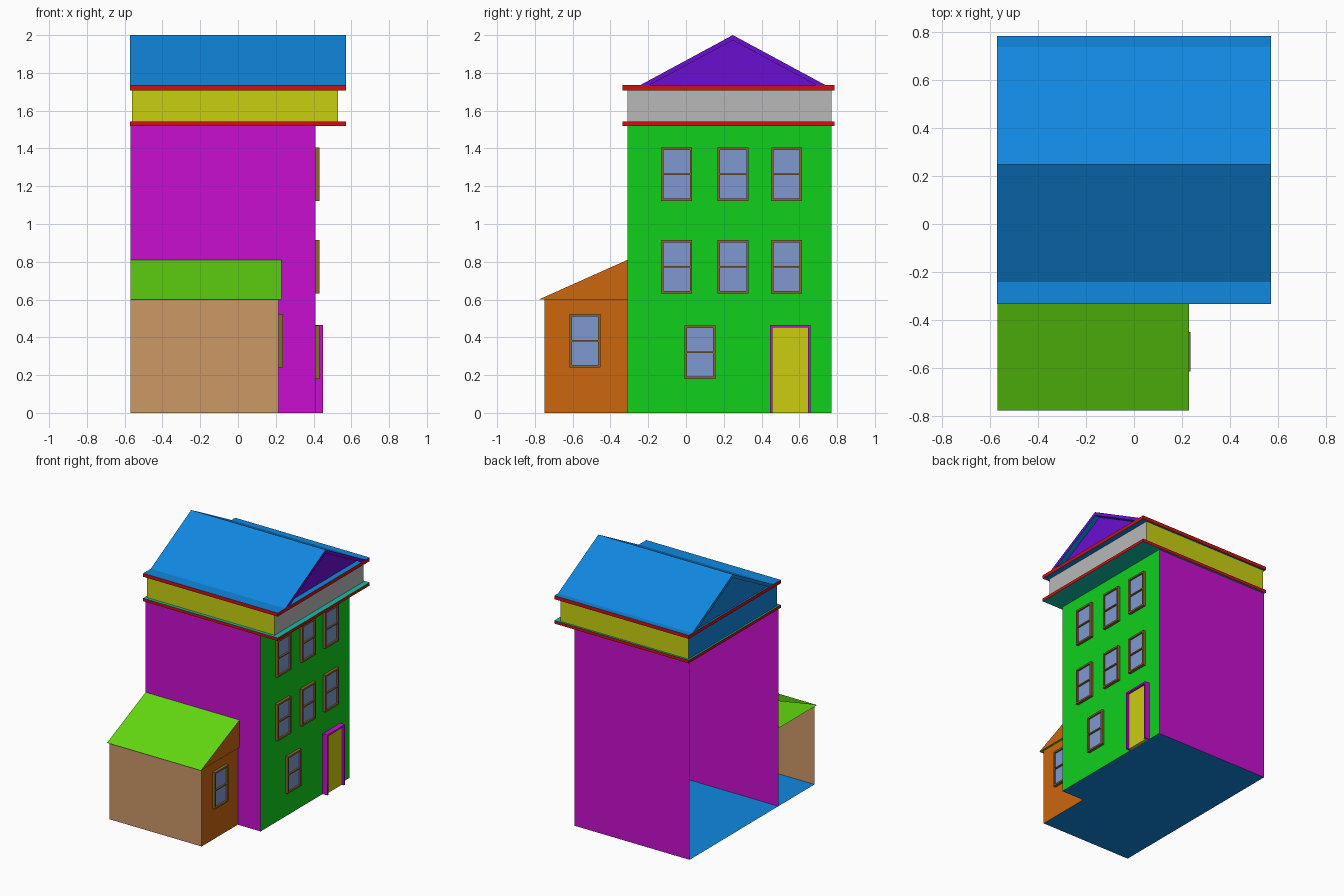
import bpy, bmesh
from mathutils import Vector

if "Cube" in bpy.data.objects:
    bpy.data.objects.remove(bpy.data.objects["Cube"])


def lin(c):
    return c / 12.92 if c <= 0.04 else ((c + 0.055) / 1.055) ** 2.4


def material(name, hexa):
    m = bpy.data.materials.new(name)
    rgb = [lin(int(hexa[i:i + 2], 16) / 255) for i in (0, 2, 4)]
    m.diffuse_color = (*rgb, 1)
    m.use_nodes = True
    m.node_tree.nodes["Principled BSDF"].inputs["Base Color"].default_value = m.diffuse_color
    return m


M = {n: material(n, h) for n, h in dict(
    blue="1088E0", magenta="C80FD0", green="10D01C", orange="CC660F", tan="CC9966",
    lime="62D810", red="D01010", teal="10C0A8", yellow="C8D010", grey="B8B8B8",
    purple="6A0FD0", brown="8A6A30", glass="8098D0", door="CCCC10").items()}


def finish(name, bm, mats, pick=None):
    """Turn a bmesh into an object; pick(normal) gives the material slot."""
    if pick:
        bm.normal_update()
        for f in bm.faces:
            f.material_index = pick(f.normal)
    me = bpy.data.meshes.new(name)
    bm.to_mesh(me)
    bm.free()
    ob = bpy.data.objects.new(name, me)
    bpy.context.collection.objects.link(ob)
    for m in mats:
        me.materials.append(M[m])
    return ob


def panel(name, pts, mat):
    bm = bmesh.new()
    bm.faces.new([bm.verts.new(p) for p in pts])
    return finish(name, bm, [mat])


def box(name, x, y, z, mats, pick=None):
    bm = bmesh.new()
    bmesh.ops.create_cube(bm, size=1)
    for v in bm.verts:
        v.co = Vector([(r[0] + r[1]) / 2 + c * (r[1] - r[0]) for r, c in zip((x, y, z), v.co)])
    return finish(name, bm, mats, pick)


def prism(name, profile, x0, x1, mats, pick):
    """Extrude a (y, z) profile along x."""
    bm = bmesh.new()
    f = bm.faces.new([bm.verts.new((x0, *p)) for p in profile])
    r = bmesh.ops.extrude_face_region(bm, geom=[f])
    for v in r["geom"]:
        if isinstance(v, bmesh.types.BMVert):
            v.co.x = x1
    bmesh.ops.recalc_face_normals(bm, faces=bm.faces)
    return finish(name, bm, mats, pick)


L, R, F, B, H = -0.57, 0.41, -0.31, 0.77, 1.52   # main body extents
AR, AF = 0.215, -0.75                            # annex right and front

# Main walls: thin, left side open
panel("front_wall", [(L, F, 0), (R, F, 0), (R, F, H), (L, F, H)], "magenta")
panel("back_wall", [(R, B, 0), (L, B, 0), (L, B, H), (R, B, H)], "magenta")
panel("right_wall", [(R, F, 0), (R, B, 0), (R, B, H), (R, F, H)], "green")
panel("floor", [(L, B, 0), (R, B, 0), (R, F, 0), (AR, F, 0), (AR, AF, 0), (L, AF, 0)], "blue")

# Annex with lean-to roof
panel("annex_front_wall", [(L, AF, 0), (AR, AF, 0), (AR, AF, .6), (L, AF, .6)], "tan")
panel("annex_right_wall", [(AR, AF, 0), (AR, F, 0), (AR, F, .6), (AR, AF, .6)], "orange")
e, t = .23, -.78
panel("annex_roof", [(L, t, .6), (e, t, .6), (e, F, .81), (L, F, .81)], "lime")
panel("annex_roof_base", [(L, t, .6), (L, F, .6), (e, F, .6), (e, t, .6)], "lime")
panel("annex_gable", [(e, t, .6), (e, F, .6), (e, F, .81)], "orange")

# Cornice: two slabs with a frieze between
for name, z0, z1, flat in (("lower_cornice", H, 1.543, "teal"), ("upper_cornice", 1.708, 1.735, "blue")):
    box(name, (-.573, .573), (-.335, .785), (z0, z1), ["red", flat], lambda n: int(abs(n.z) > .5))
box("frieze", (-.56, .53), (F, B), (1.543, 1.708), ["yellow", "grey", "blue"],
    lambda n: 1 if n.x > .5 else 2 if n.x < -.5 else 0)

# Gable roof shell and recessed gables
outer = [(-.243, 1.735), (.248, 2.0), (.739, 1.735)]
inner = [(.69, 1.735), (.248, 1.973), (-.194, 1.735)]
prism("roof", outer + inner, -.573, .573, ["blue", "purple"], lambda n: int(n.x > .5))
panel("right_gable", [(.53, *p) for p in inner], "purple")
panel("left_gable", [(-.56, *p) for p in inner], "blue")


def window(name, x, y0, z0, w=.165, h=.283, b=.013, d=.022):
    y1, z1, zm = y0 + w, z0 + h, z0 + h / 2
    bars = [((y0, y0 + b), (z0, z1)), ((y1 - b, y1), (z0, z1)),
            ((y0 + b, y1 - b), (z0, z0 + b)), ((y0 + b, y1 - b), (z1 - b, z1)),
            ((y0 + b, y1 - b), (zm - b / 3, zm + b / 3))]
    for i, (y, z) in enumerate(bars):
        box(f"{name}_frame_{i}", (x, x + d), y, z, ["brown"])
    g = x + .01
    panel(name + "_glass", [(g, y0, z0), (g, y1, z0), (g, y1, z1), (g, y0, z1)], "glass")


# Windows
for row, z in enumerate((.632, 1.122)):
    for col, y in enumerate((-.132, .167, .45)):
        window(f"window_{row}_{col}", R, y, z)
window("ground_window", R, -.008, .18)
window("annex_window", AR, -.617, .24)

# Door and surround
b = .013
box("door_jamb_left", (R, .45), (.445, .445 + b), (0, .465), ["magenta"])
box("door_jamb_right", (R, .45), (.66 - b, .66), (0, .465), ["magenta"])
box("door_head", (R, .45), (.445 + b, .66 - b), (.465 - b, .465), ["magenta"])
box("door", (R, .432), (.445 + b, .66 - b), (0, .465 - b), ["door"])
